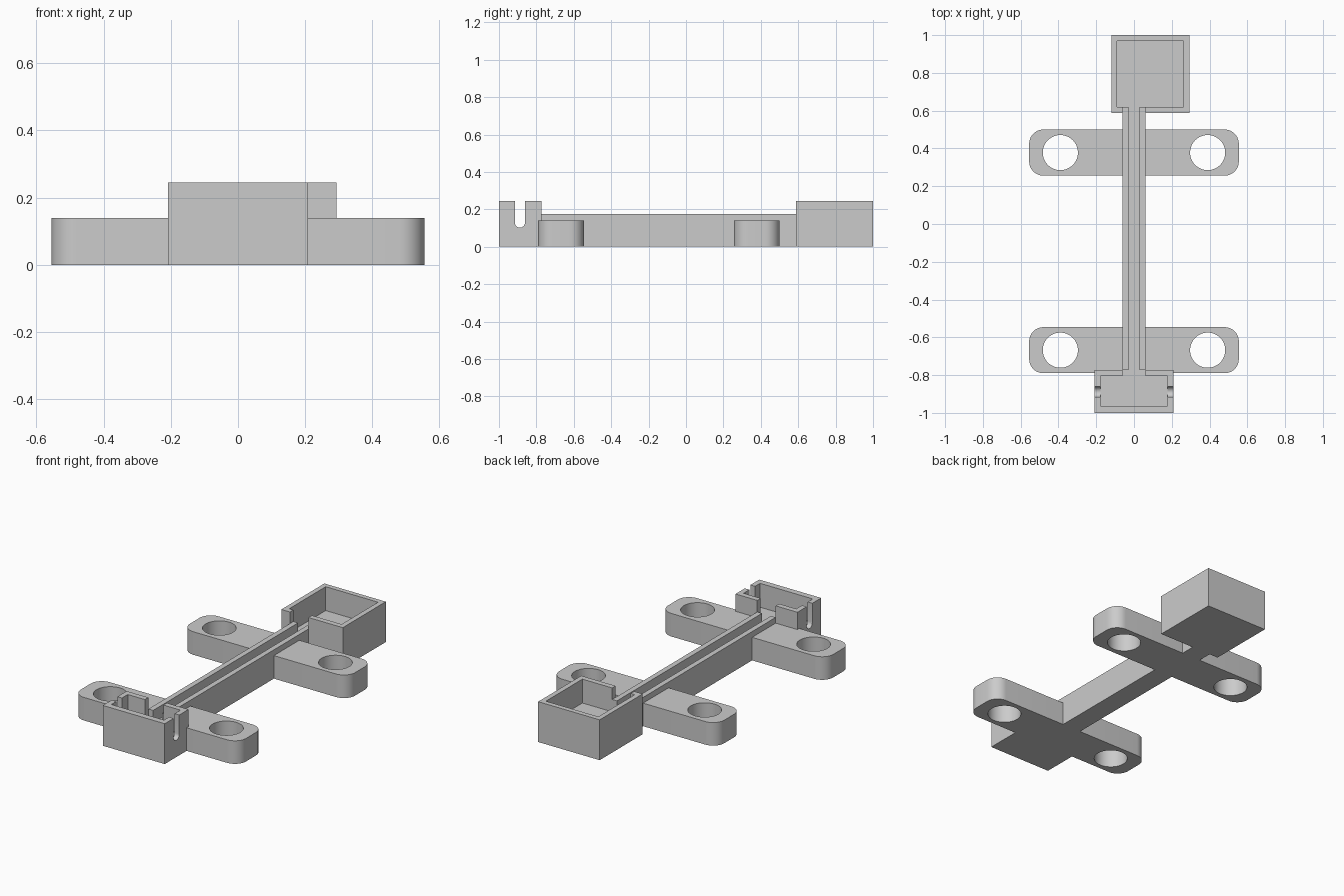
import bpy, bmesh
from math import pi, cos, sin
from mathutils import Vector

if "Cube" in bpy.data.objects:
    bpy.data.objects.remove(bpy.data.objects["Cube"])

# Single plain material
grey = bpy.data.materials.new("plain grey")
grey.use_nodes = True
grey.diffuse_color = (0.6, 0.6, 0.6, 1)
grey.node_tree.nodes["Principled BSDF"].inputs["Base Color"].default_value = (0.6, 0.6, 0.6, 1)

FLOOR = 0.10        # cavity and channel floor height
RAIL_TOP = 0.175
BOX_TOP = 0.245
EAR_TOP = 0.14
RAIL_HALF = 0.062   # half width of the channel rail
OVER = 0.4          # cutters reach above every part


def prism(name, outline, axis, lo, hi):
    """Extrude a 2D outline along an axis (0 = x, 1 = y, 2 = z)."""
    bm = bmesh.new()
    verts = []
    for a, b in outline:
        p = [a, b]
        p.insert(axis, lo)
        verts.append(bm.verts.new(p))
    face = bm.faces.new(verts)
    top = bmesh.ops.extrude_face_region(bm, geom=[face])["geom"]
    shift = Vector((0, 0, 0))
    shift[axis] = hi - lo
    bmesh.ops.translate(bm, vec=shift, verts=[g for g in top if isinstance(g, bmesh.types.BMVert)])
    bmesh.ops.recalc_face_normals(bm, faces=bm.faces)
    mesh = bpy.data.meshes.new(name)
    bm.to_mesh(mesh)
    bm.free()
    mesh.materials.append(grey)
    obj = bpy.data.objects.new(name, mesh)
    bpy.context.collection.objects.link(obj)
    return obj


def rect(x0, x1, y0, y1):
    return [(x0, y0), (x1, y0), (x1, y1), (x0, y1)]


def arc(cx, cy, r, start, end, steps):
    angles = [start + (end - start) * i / steps for i in range(steps + 1)]
    return [(cx + r * cos(a), cy + r * sin(a)) for a in angles]


def apply(obj, mod):
    bpy.ops.object.select_all(action='DESELECT')
    bpy.context.view_layer.objects.active = obj
    obj.select_set(True)
    bpy.ops.object.modifier_apply(modifier=mod.name)


def cut(obj, cutter):
    mod = obj.modifiers.new("cut", 'BOOLEAN')
    mod.operation = 'DIFFERENCE'
    mod.solver = 'EXACT'
    mod.object = cutter
    apply(obj, mod)
    bpy.data.objects.remove(cutter)


def smooth(obj):
    bpy.ops.object.select_all(action='DESELECT')
    bpy.context.view_layer.objects.active = obj
    obj.select_set(True)
    bpy.ops.object.shade_smooth_by_angle(angle=pi / 6)


def open_box(name, outer, inner, gap_y):
    """Open-topped box with a doorway toward the channel rail."""
    box = prism(name, rect(*outer), 2, 0, BOX_TOP)
    cut(box, prism("cavity", rect(*inner), 2, FLOOR, OVER))
    cut(box, prism("doorway", rect(-RAIL_HALF, RAIL_HALF, *gap_y), 2, FLOOR, OVER))
    return box


# Rear box, offset to the left
open_box("rear_box", (-0.12, 0.293, 0.587, 1.0), (-0.09, 0.262, 0.62, 0.97), (0.55, 0.65))

# Front box with a round-bottomed slot in each side wall
front_box = open_box("front_box", (-0.208, 0.208, -1.0, -0.772),
                     (-0.177, 0.177, -0.963, -0.805), (-0.84, -0.74))
r = 0.027
slot = arc(-0.888, 0.102 + r, r, pi, 2 * pi, 12) + [(-0.888 + r, OVER), (-0.888 - r, OVER)]
cut(front_box, prism("slot", slot, 0, -0.3, 0.3))
smooth(front_box)

# U-shaped channel rail joining the boxes
w, c = RAIL_HALF, 0.03
prism("channel_rail", [(-w, 0), (w, 0), (w, RAIL_TOP), (c, RAIL_TOP), (c, FLOOR),
                       (-c, FLOOR), (-c, RAIL_TOP), (-w, RAIL_TOP)], 1, -0.772, 0.62)

# Mounting ears: rounded at the tip, drilled, mirrored to both sides
for name, y in (("rear_mounting_ears", 0.378), ("front_mounting_ears", -0.668)):
    half, tip, rad = 0.122, 0.555, 0.075
    outline = [(RAIL_HALF, y + half), (RAIL_HALF, y - half)]
    outline += arc(tip - rad, y - half + rad, rad, -pi / 2, 0, 10)
    outline += arc(tip - rad, y + half - rad, rad, 0, pi / 2, 10)
    ears = prism(name, outline, 2, 0, EAR_TOP)
    cut(ears, prism("bolt_hole", arc(0.39, y, 0.093, 0, 2 * pi, 48)[:-1], 2, -0.1, OVER))
    mirror = ears.modifiers.new("mirror", 'MIRROR')
    mirror.use_clip = False
    mirror.use_mirror_merge = False
    apply(ears, mirror)
    smooth(ears)
